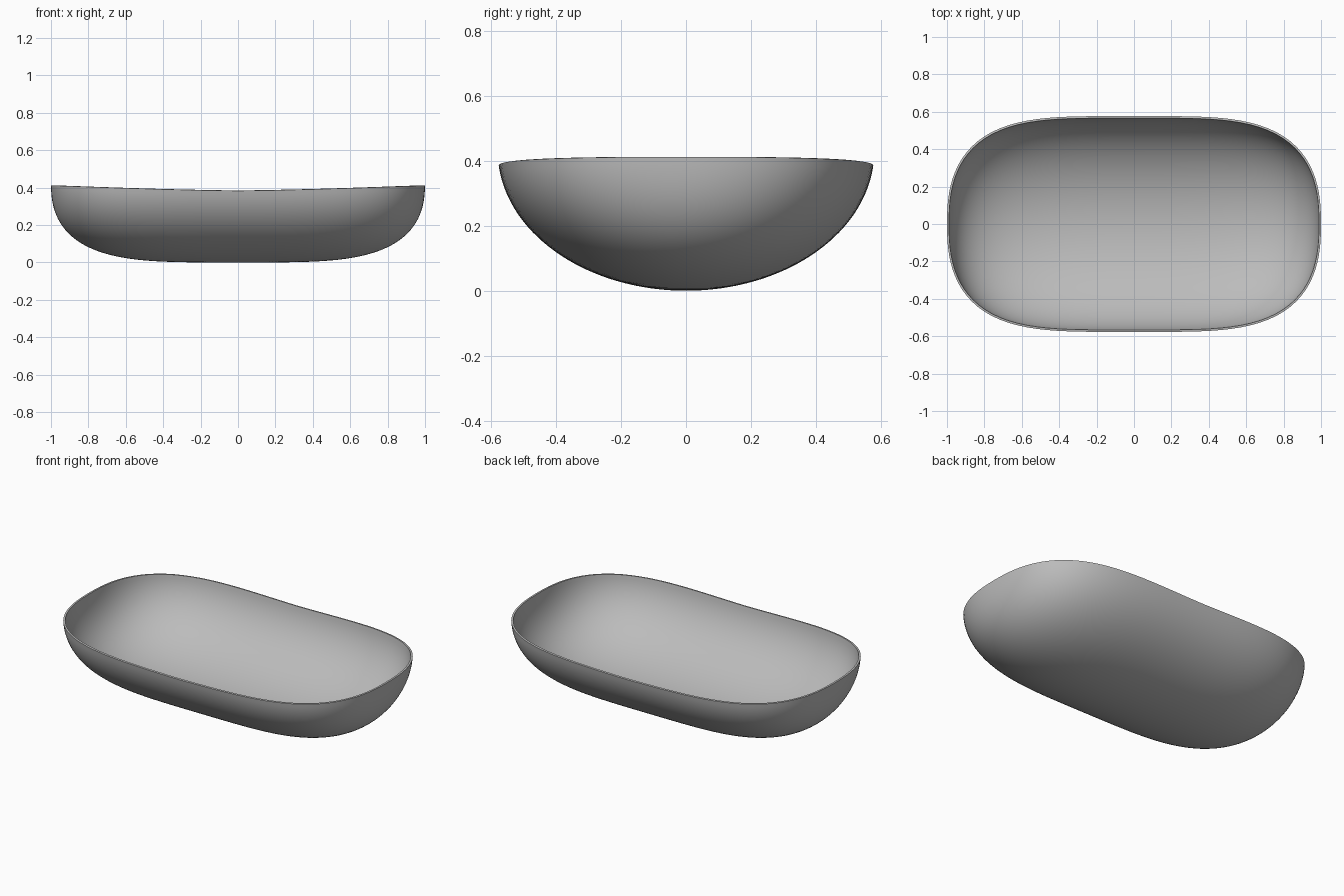
import bpy
import bmesh
import math

if "Cube" in bpy.data.objects:
    bpy.data.objects.remove(bpy.data.objects["Cube"], do_unlink=True)

HALF_WIDTH, DEPTH, WALL = 0.58, 0.43, 0.011
SEGMENTS, RINGS = 128, 40


def shell_point(angle, height):
    """Point on a hull of elliptical sections that shrink towards squarish ends."""
    u, v = math.cos(angle), math.sin(angle)
    w = 1 - height / DEPTH
    low, high = 0, 1.5
    for _ in range(40):
        r = (low + high) / 2
        if (r * u) ** 4 + ((r * v) ** 2 + w * w) ** 1.25 < 1:
            low = r
        else:
            high = r
    return low * u, low * v * HALF_WIDTH, height


def rim_height(angle):
    """The rim dips gently at the middle of the long sides."""
    x = abs(shell_point(angle, 0.4)[0])
    return 0.383 + 0.029 * x ** 1.4


# Basin: rings of the hull from the bottom up to the rim
bm = bmesh.new()
bottom = bm.verts.new((0, 0, 0))
rings = [[] for _ in range(RINGS)]
for j in range(SEGMENTS):
    angle = 2 * math.pi * j / SEGMENTS
    top = math.acos(1 - rim_height(angle) / DEPTH)
    for i, ring in enumerate(rings, 1):
        slope = top * (i / RINGS) ** 1.5
        ring.append(bm.verts.new(shell_point(angle, DEPTH * (1 - math.cos(slope)))))
for j in range(SEGMENTS):
    n = (j + 1) % SEGMENTS
    bm.faces.new((bottom, rings[0][n], rings[0][j]))
    for lower, upper in zip(rings, rings[1:]):
        bm.faces.new((lower[j], lower[n], upper[n], upper[j]))

mesh = bpy.data.meshes.new("basin")
bm.to_mesh(mesh)
bm.free()
basin = bpy.data.objects.new("basin", mesh)
bpy.context.collection.objects.link(basin)

# Plain grey material
grey = bpy.data.materials.new("plain_grey")
grey.use_nodes = True
colour = (0.5, 0.5, 0.5, 1)
grey.diffuse_color = colour
grey.node_tree.nodes["Principled BSDF"].inputs["Base Color"].default_value = colour
mesh.materials.append(grey)

# Thin wall grown inwards
wall = basin.modifiers.new("wall", "SOLIDIFY")
wall.thickness = WALL
wall.offset = -1
wall.use_even_offset = True

bpy.context.view_layer.objects.active = basin
basin.select_set(True)
bpy.ops.object.modifier_apply(modifier="wall")
bpy.ops.object.shade_smooth_by_angle(angle=math.radians(40))
